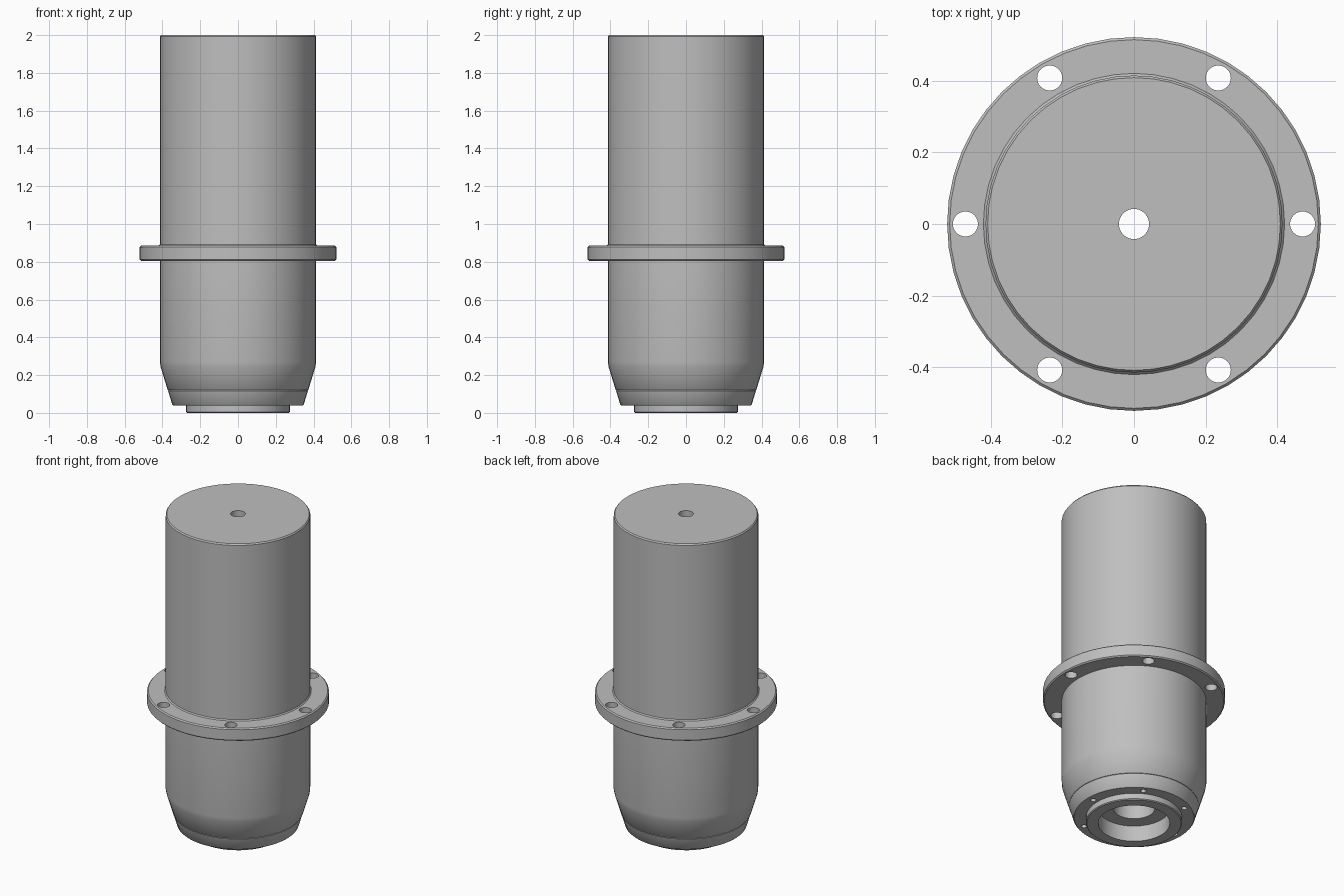
import bpy, bmesh, math
from mathutils import Matrix, Vector

SEGMENTS = 48

cube = bpy.data.objects.get("Cube")
if cube:
    bpy.data.objects.remove(cube, do_unlink=True)

steel = bpy.data.materials.new("grey_metal")
steel.use_nodes = True
colour = (0.52, 0.52, 0.52, 1)
steel.diffuse_color = colour
steel.node_tree.nodes["Principled BSDF"].inputs["Base Color"].default_value = colour


def add_object(name, bm):
    mesh = bpy.data.meshes.new(name)
    bm.to_mesh(mesh)
    bm.free()
    obj = bpy.data.objects.new(name, mesh)
    bpy.context.collection.objects.link(obj)
    mesh.materials.append(steel)
    return obj


def lathe(name, profile):
    """Revolve a closed (radius, height) outline about the z axis."""
    bm = bmesh.new()
    rings = []
    for i in range(SEGMENTS):
        a = math.tau * i / SEGMENTS
        rings.append([bm.verts.new((r * math.cos(a), r * math.sin(a), z)) for r, z in profile])
    n = len(profile)
    for i, ring in enumerate(rings):
        after = rings[(i + 1) % SEGMENTS]
        for j in range(n):
            k = (j + 1) % n
            bm.faces.new((ring[j], after[j], after[k], ring[k]))
    bmesh.ops.recalc_face_normals(bm, faces=bm.faces)
    return add_object(name, bm)


def drill_ring(target, circle, radius, low, high):
    """Cut six evenly spaced holes between two heights."""
    bm = bmesh.new()
    for i in range(6):
        a = math.tau * i / 6
        centre = Vector((circle * math.cos(a), circle * math.sin(a), (low + high) / 2))
        bmesh.ops.create_cone(bm, cap_ends=True, segments=24, radius1=radius, radius2=radius,
                              depth=high - low, matrix=Matrix.Translation(centre))
    cutter = add_object(target.name + "_drill", bm)
    cutter.hide_render = True
    mod = target.modifiers.new("bolt_holes", "BOOLEAN")
    mod.operation = "DIFFERENCE"
    mod.solver = "EXACT"
    mod.object = cutter
    bpy.context.view_layer.objects.active = target
    bpy.ops.object.modifier_apply(modifier=mod.name)
    bpy.data.objects.remove(cutter, do_unlink=True)


# Upper barrel with a small central hole through its closed top
barrel = lathe("upper_barrel", [
    (0.042, 2), (0.408, 2), (0.414, 1.992), (0.414, 0.85),
    (0.12, 0.85), (0.12, 1.9), (0.042, 1.9)])

# Mounting flange with chamfered rims and a small fillet at the barrel
flange = lathe("mounting_flange", [
    (0.40, 0.895), (0.414, 0.892), (0.42, 0.885), (0.514, 0.885), (0.521, 0.878),
    (0.521, 0.812), (0.514, 0.805), (0.40, 0.805)])
drill_ring(flange, 0.47, 0.035, 0.7, 1.0)

# Lower barrel tapering toward the nose
lower = lathe("lower_barrel", [
    (0.12, 0.85), (0.414, 0.85), (0.414, 0.27), (0.41, 0.245),
    (0.373, 0.123), (0.37, 0.12), (0.12, 0.12)])

# Nose cap with a raised boss and a stepped bore
cap = lathe("nose_cap", [
    (0.12, 0.12), (0.367, 0.12), (0.37, 0.117), (0.349, 0.046), (0.343, 0.04), (0.275, 0.04),
    (0.275, 0.005), (0.27, 0), (0.205, 0), (0.205, 0.1), (0.12, 0.1)])
drill_ring(cap, 0.305, 0.016, 0.0, 0.09)

# Smooth round walls while keeping machined edges crisp
bpy.ops.object.select_all(action="DESELECT")
for part in (barrel, flange, lower, cap):
    part.select_set(True)
bpy.context.view_layer.objects.active = barrel
bpy.ops.object.shade_smooth_by_angle(angle=math.radians(30))
